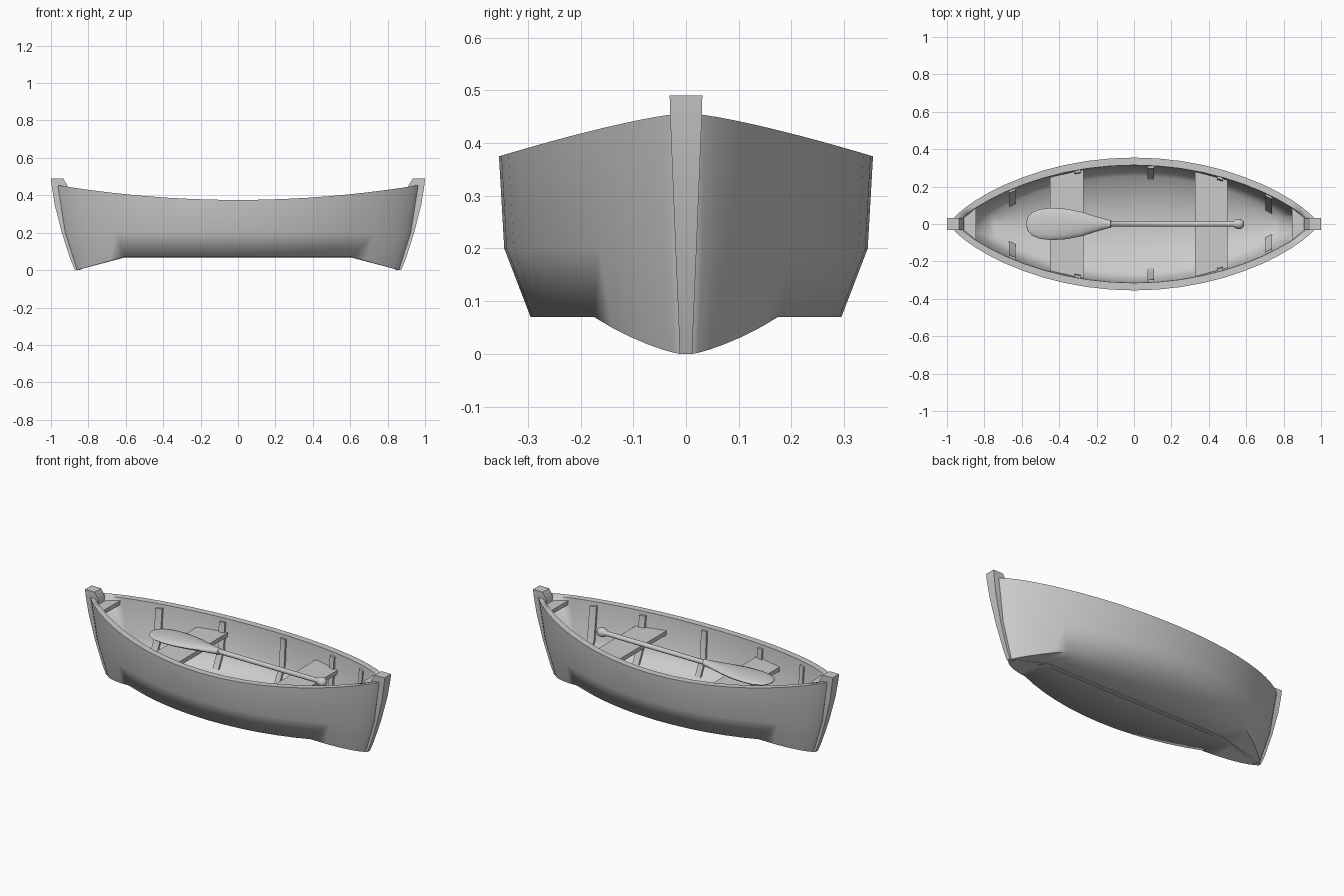
import bpy, bmesh, math

cube = bpy.data.objects.get("Cube")
if cube:
    bpy.data.objects.remove(cube, do_unlink=True)

grey = bpy.data.materials.new("plain_grey")
grey.use_nodes = True
COLOUR = (0.6, 0.6, 0.6, 1)
grey.diffuse_color = COLOUR
grey.node_tree.nodes["Principled BSDF"].inputs["Base Color"].default_value = COLOUR

# hull levels: half length, half beam, half width at the stem, inner end
TOP = (0.97, 0.335, 0.02, 0.93)
MID = (0.925, 0.327, 0.018, 0.87)
LOW = (0.86, 0.283, 0.012, 0.78)
WALL = 0.04
FLOOR_Z = 0.1


def finish(name, bm, angle):
    bmesh.ops.remove_doubles(bm, verts=bm.verts, dist=0.0005)
    bmesh.ops.recalc_face_normals(bm, faces=bm.faces)
    mesh = bpy.data.meshes.new(name)
    bm.to_mesh(mesh)
    bm.free()
    mesh.materials.append(grey)
    obj = bpy.data.objects.new(name, mesh)
    bpy.context.collection.objects.link(obj)
    bpy.ops.object.select_all(action='DESELECT')
    obj.select_set(True)
    bpy.context.view_layer.objects.active = obj
    bpy.ops.object.shade_smooth_by_angle(angle=math.radians(angle))
    return obj


def loft(name, rings, angle=30):
    """Skin closed rings of points and cap both ends."""
    bm = bmesh.new()
    rows = [[bm.verts.new(p) for p in ring] for ring in rings]
    n = len(rows[0])
    for a, b in zip(rows, rows[1:]):
        for j in range(n):
            k = (j + 1) % n
            bm.faces.new((a[j], a[k], b[k], b[j]))
    bm.faces.new(rows[0])
    bm.faces.new(rows[-1])
    return finish(name, bm, angle)


def half_width(level, t):
    return level[1] * max(0, 1 - t * t) ** 0.8 + level[2]


def sheer(t):
    return 0.375 + 0.08 * t * t


def inner_y(level, x):
    return max(half_width(level, x / level[0]) - WALL, 0.002)


def outer_half(t):
    drop = min(1, (1 - abs(t)) / 0.293)
    pts = [(lv[0] * t, half_width(lv, t), z)
           for lv, z in ((TOP, sheer(t)), (MID, 0.2), (LOW, 0.07 * drop))]
    return pts


def inner_half(t):
    pts = []
    for lv, z in ((TOP, None), (MID, 0.2), (LOW, FLOOR_Z)):
        x = max(-lv[3], min(lv[3], lv[0] * t))
        pts.append((x, inner_y(lv, x), sheer(x / TOP[0]) if z is None else z))
    return pts


def mirrored(half):
    """Extend a half section through the centreline to the other side."""
    x, _, z = half[-1]
    return half + [(x, 0, z)] + [(p[0], -p[1], p[2]) for p in reversed(half)]


# hull shell: outer skin, inner skin, rim and end closures
bm = bmesh.new()
N = 12
stations = [math.sin(math.pi / 2 * i / N) for i in range(-N, N + 1)]
outer = [[bm.verts.new(p) for p in mirrored(outer_half(t))] for t in stations]
inner = [[bm.verts.new(p) for p in mirrored(inner_half(t))] for t in stations]
for i in range(len(stations) - 1):
    for skin in (outer, inner):
        a, b = skin[i], skin[i + 1]
        for j in range(len(a) - 1):
            bm.faces.new((a[j], a[j + 1], b[j + 1], b[j]))
    for j in (0, -1):
        bm.faces.new((outer[i][j], outer[i + 1][j], inner[i + 1][j], inner[i][j]))
for e in (0, -1):
    bm.faces.new(outer[e])
    bm.faces.new(inner[e])
    bm.faces.new((outer[e][0], outer[e][-1], inner[e][-1], inner[e][0]))
finish("hull", bm, 78)

# stem posts at both ends: z, outer x, inner x, half thickness
POST = ((0, 0.872, 0.84, 0.012), (0.06, 0.897, 0.85, 0.014), (0.2, 0.942, 0.9, 0.02),
        (0.35, 0.98, 0.92, 0.026), (0.45, 0.996, 0.91, 0.03), (0.49, 1.0, 0.935, 0.031))
for end, s in (("left", 1), ("right", -1)):
    loft(end + "_stem_post",
         [[(s * xo, -h, z), (s * xo, h, z), (s * xi, h, z), (s * xi, -h, z)]
          for z, xo, xi, h in POST], 40)

    # small triangular deck tucked under the rim
    loft(end + "_end_deck",
         [[(s * 0.845, -0.085, z), (s * 0.845, 0.085, z), (s * 0.94, 0.01, z),
           (s * 0.94, -0.01, z)] for z in (0.395, 0.42)])

# keel strip along the bottom
loft("keel", [[(x, -0.012, z), (x, 0.012, z), (x, 0.012, z + 0.02), (x, -0.012, z + 0.02)]
              for x, z in ((-0.86, 0), (-0.61, 0.066), (0.61, 0.066), (0.86, 0))])

# two plank seats, cut to the curve of the inner wall
for name, x0, x1 in (("right_seat", -0.45, -0.27), ("left_seat", 0.325, 0.5)):
    rings = []
    for x in (x0, x1):
        y = inner_y(MID, x) + 0.008
        rings.append([(x, -y, 0.277), (x, y, 0.277), (x, y, 0.302), (x, -y, 0.302)])
    loft(name, rings)

# wall ribs in mirrored pairs
for i, x in enumerate((-0.65, -0.3, 0.09, 0.46, 0.72)):
    for side, s in (("back", 1), ("front", -1)):
        rings = []
        for lv, z in ((LOW, FLOOR_Z), (MID, 0.2), (TOP, sheer(x) - 0.02)):
            row = []
            for dx, dy in ((-1, 0.008), (1, 0.008), (1, -0.015), (-1, -0.015)):
                px = x + dx * 0.017
                row.append((px, s * (inner_y(lv, px) + dy), z))
            rings.append(row)
        loft("%s_rib_%d" % (side, i + 1), rings)

# oar lying on the seats: x, half width, half thickness
OAR = ((-0.575, 0.012, 0.004), (-0.568, 0.038, 0.007), (-0.545, 0.062, 0.01),
       (-0.5, 0.08, 0.014), (-0.44, 0.086, 0.018), (-0.36, 0.081, 0.02),
       (-0.28, 0.065, 0.02), (-0.2, 0.04, 0.019), (-0.135, 0.022, 0.019),
       (-0.125, 0.022, 0.02), (-0.12, 0.014, 0.014), (0.53, 0.014, 0.014),
       (0.54, 0.022, 0.022), (0.555, 0.027, 0.027), (0.575, 0.025, 0.025),
       (0.588, 0.012, 0.012))
SIDES = 16
loft("oar", [[(x, hy * math.cos(2 * math.pi * k / SIDES),
               0.337 + hz * math.sin(2 * math.pi * k / SIDES)) for k in range(SIDES)]
             for x, hy, hz in OAR], 50)
